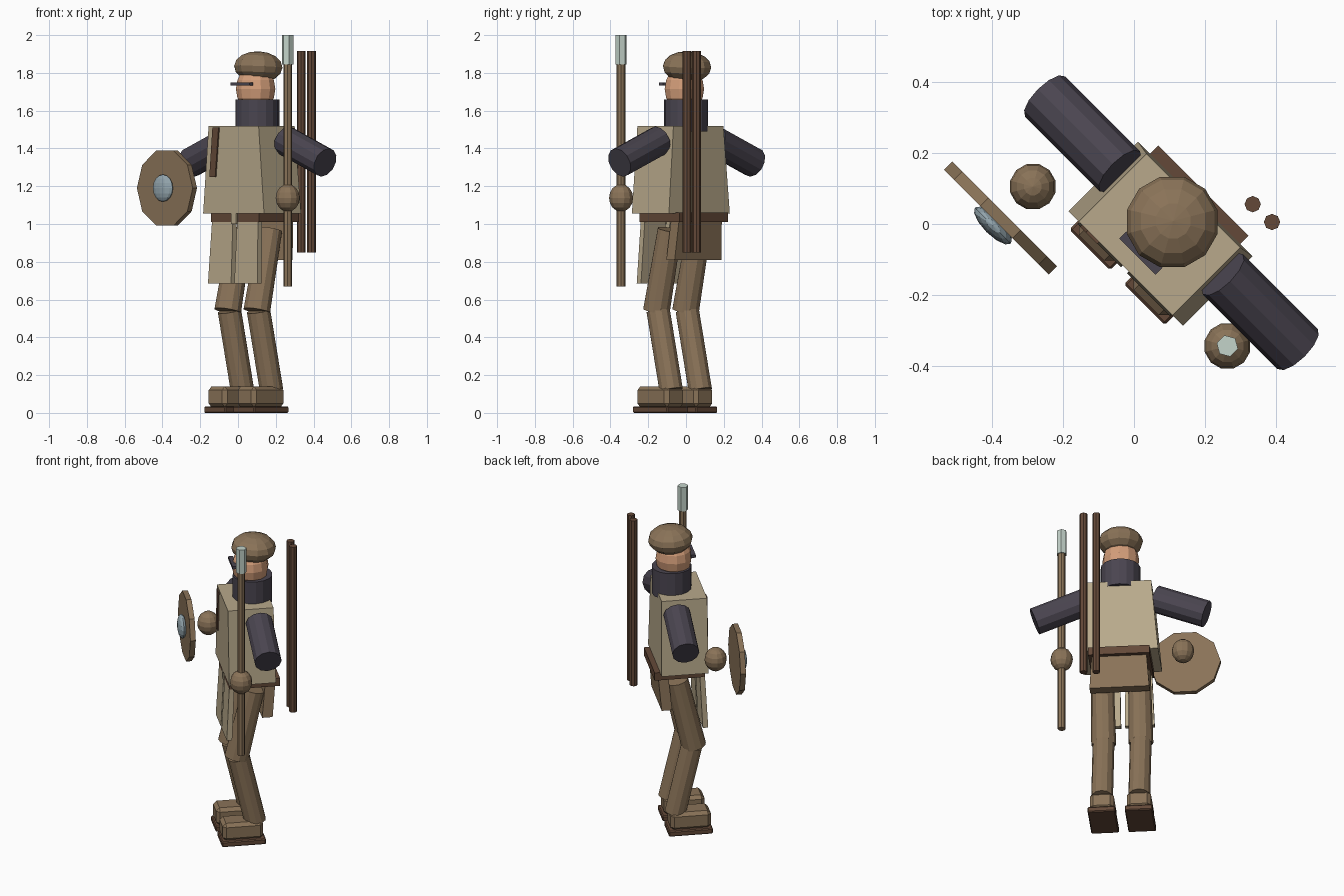
import bpy, bmesh, math
from mathutils import Vector, Matrix

if "Cube" in bpy.data.objects:
    bpy.data.objects.remove(bpy.data.objects["Cube"])

# Figure is built facing -y, then turned 45 degrees
TURN = Matrix.Rotation(math.radians(-45), 4, 'Z')
MID = 0.072  # sideways centre of the body


def srgb(r, g, b):
    return tuple(((c / 255 + 0.055) / 1.055) ** 2.4 for c in (r, g, b)) + (1,)


def material(name, *rgb):
    m = bpy.data.materials.new(name)
    m.diffuse_color = srgb(*rgb)
    m.use_nodes = True
    m.node_tree.nodes["Principled BSDF"].inputs["Base Color"].default_value = m.diffuse_color
    return m


coat = material("tan coat", 184, 169, 139)
cloth = material("brown cloth", 138, 115, 88)
dark = material("dark wool", 74, 69, 80)
leather = material("dark leather", 100, 73, 56)
skin = material("skin", 212, 158, 122)
pale = material("pale metal", 196, 211, 202)
steel = material("blue steel", 148, 166, 174)


def finish(bm, name, mat, bevel=0):
    bmesh.ops.recalc_face_normals(bm, faces=bm.faces)
    bm.transform(TURN)
    me = bpy.data.meshes.new(name)
    bm.to_mesh(me)
    bm.free()
    me.materials.append(mat)
    ob = bpy.data.objects.new(name, me)
    bpy.context.collection.objects.link(ob)
    if bevel:
        mod = ob.modifiers.new("bevel", 'BEVEL')
        mod.width, mod.segments = bevel, 1
    return ob


def block(name, mat, bottom, top, z0, z1, bevel=0):
    """Tapered box; bottom and top are (x0, x1, y0, y1)."""
    bm = bmesh.new()
    bmesh.ops.create_cube(bm, size=1)
    for v in bm.verts:
        x0, x1, y0, y1 = top if v.co.z > 0 else bottom
        v.co = (x1 if v.co.x > 0 else x0, y1 if v.co.y > 0 else y0,
                z1 if v.co.z > 0 else z0)
    return finish(bm, name, mat, bevel)


def rod(name, mat, a, b, r, sides=12, r2=None, spin=0):
    """Cylinder from a to b."""
    a, b = Vector(a), Vector(b)
    bm = bmesh.new()
    bmesh.ops.create_cone(bm, cap_ends=True, segments=sides, radius1=r,
                          radius2=r if r2 is None else r2, depth=(b - a).length)
    turn = (b - a).to_track_quat('Z', 'Y').to_matrix().to_4x4()
    bm.transform(Matrix.Translation((a + b) / 2) @ turn @ Matrix.Rotation(spin, 4, 'Z'))
    return finish(bm, name, mat)


def ball(name, mat, centre, radii, sides=12, rings=8, tilt=0):
    bm = bmesh.new()
    bmesh.ops.create_uvsphere(bm, u_segments=sides, v_segments=rings, radius=1)
    bm.transform(Matrix.Translation(centre) @ Matrix.Rotation(tilt, 4, 'X')
                 @ Matrix.Diagonal((*radii, 1)))
    return finish(bm, name, mat)


# Torso, belt and buckle
block("torso", coat, (MID - .228, MID + .228, -.105, .172),
      (MID - .187, MID + .187, -.105, .165), 1.055, 1.52)
block("belt", leather, (MID - .18, MID + .18, -.095, .205),
      (MID - .18, MID + .18, -.095, .205), 1.01, 1.06)
block("buckle", coat, (.05, .09, -.104, -.09), (.05, .09, -.104, -.09), 1.0, 1.06)
block("chest_strap", leather, (-.102, -.058, -.113, -.1),
      (-.079, -.033, -.113, -.1), 1.25, 1.51)

# Coat skirt: two front panels and a back panel
for side, s in (("left", 1), ("right", -1)):
    bot = sorted((MID + s * .012, MID + s * .185))
    top = sorted((MID + s * .016, MID + s * .172))
    block("front_skirt_" + side, coat, (*bot, -.112, -.08), (*top, -.095, -.065), .685, 1.01)
block("back_skirt", cloth, (MID - .175, MID + .175, .10, .162),
      (MID - .16, MID + .16, .12, .18), .81, 1.02)

# Legs, shoes, arms on both sides
for side, s in (("left", 1), ("right", -1)):
    u = MID + s * .109
    rod("thigh_" + side, cloth, (u, -.04, .54), (u, .06, .97), .073, 12, .066)
    rod("shin_" + side, cloth, (u, .07, .12), (u, -.027, .54), .064, 12)
    block("shoe_" + side, cloth, (u - .07, u + .07, -.132, .108),
          (u - .07, u + .07, -.132, .108), .03, .14, .02)
    block("sole_" + side, leather, (u - .081, u + .081, -.14, .121),
          (u - .081, u + .081, -.14, .121), 0, .035, .006)
    rod("arm_" + side, dark, (MID + s * .205, .077, 1.442),
        (MID + s * .503, .077, 1.325), .08, 12)

# Collar, head, eyewear and cap
rod("collar", dark, (MID, .073, 1.49), (MID, .073, 1.66), .117, 16)
ball("head", skin, (MID, .06, 1.715), (.108, .108, .125), 12, 8)
block("eyewear", dark, (0, .144, -.058, -.03), (0, .144, -.058, -.03), 1.732, 1.75)
ball("cap", cloth, (MID, .08, 1.832), (.132, .132, .082), 12, 8, math.radians(-3))

# Spear and its hand
sx, sy = .429, -.057
rod("spear_shaft", cloth, (sx, sy, .67), (sx, sy, 1.85), .023, 8)
rod("spear_tip", pale, (sx, sy, 1.845), (sx, sy, 2.0), .031, 6)
ball("spear_hand", cloth, (sx, sy, 1.138), (.066, .066, .073), 12, 8)

# Round shield with boss, and its hand
ball("shield_hand", cloth, (-.276, -.127, 1.2), (.066, .066, .073), 12, 8)
shield = (-.278, -.255, 1.19)
rod("shield", cloth, (-.278, -.27, 1.19), (-.278, -.238, 1.19), .209, 10, spin=math.pi / 2)
ball("shield_boss", steel, (-.278, -.284, 1.19), (.072, .026, .072), 12, 8)

# Two poles carried behind the back
for i, (x, y) in enumerate(((.197, .276), (.271, .279))):
    rod("back_pole_%d" % (i + 1), leather, (x, y, .85), (x, y, 1.915), .023, 8)
